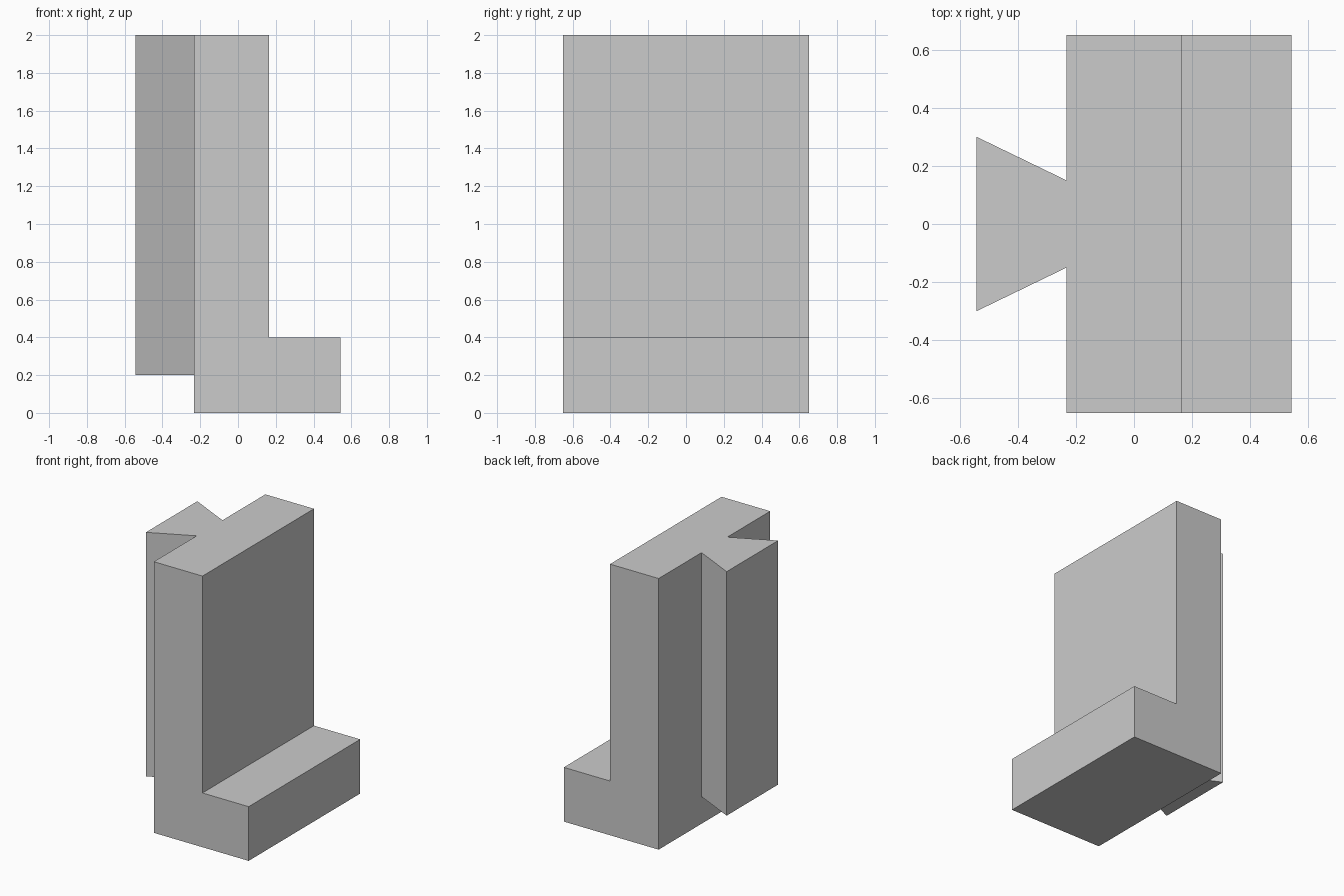
import bpy
import bmesh
from mathutils import Vector

cube = bpy.data.objects.get("Cube")
if cube:
    bpy.data.objects.remove(cube, do_unlink=True)

# Single plain grey
grey = bpy.data.materials.new("plain_grey")
grey.use_nodes = True
colour = (0.6, 0.6, 0.6, 1)
grey.diffuse_color = colour
grey.node_tree.nodes["Principled BSDF"].inputs["Base Color"].default_value = colour


def prism(name, profile, direction):
    """Extrude a closed profile along a direction into a solid."""
    bm = bmesh.new()
    face = bm.faces.new([bm.verts.new(p) for p in profile])
    result = bmesh.ops.extrude_face_region(bm, geom=[face], use_keep_orig=True)
    moved = [v for v in result["geom"] if isinstance(v, bmesh.types.BMVert)]
    bmesh.ops.translate(bm, verts=moved, vec=Vector(direction))
    bmesh.ops.recalc_face_normals(bm, faces=bm.faces)
    mesh = bpy.data.meshes.new(name)
    bm.to_mesh(mesh)
    bm.free()
    mesh.materials.append(grey)
    obj = bpy.data.objects.new(name, mesh)
    bpy.context.collection.objects.link(obj)
    return obj


BACK, WALL, TOE, TAIL = -0.232, 0.165, 0.542, -0.542
HALF_DEPTH, HEIGHT, STEP = 0.65, 2.0, 0.4

# L-shaped body: upright wall with a low foot
outline = [(BACK, 0), (TOE, 0), (TOE, STEP), (WALL, STEP), (WALL, HEIGHT), (BACK, HEIGHT)]
body = prism("bracket_body", [(x, -HALF_DEPTH, z) for x, z in outline], (0, 2 * HALF_DEPTH, 0))

# Dovetail rail, with its neck running a little way into the wall
half = [(TAIL, 0.3), (BACK, 0.15), (BACK + 0.1, 0.15)]
section = half + [(x, -y) for x, y in reversed(half)]
rail = prism("dovetail_rail", [(x, y, 0.2) for x, y in section], (0, 0, HEIGHT - 0.2))

# Fuse the rail to the body
fuse = body.modifiers.new("fuse_rail", "BOOLEAN")
fuse.operation = "UNION"
fuse.solver = "EXACT"
fuse.object = rail
bpy.context.view_layer.objects.active = body
body.select_set(True)
bpy.ops.object.modifier_apply(modifier=fuse.name)
bpy.data.objects.remove(rail, do_unlink=True)
